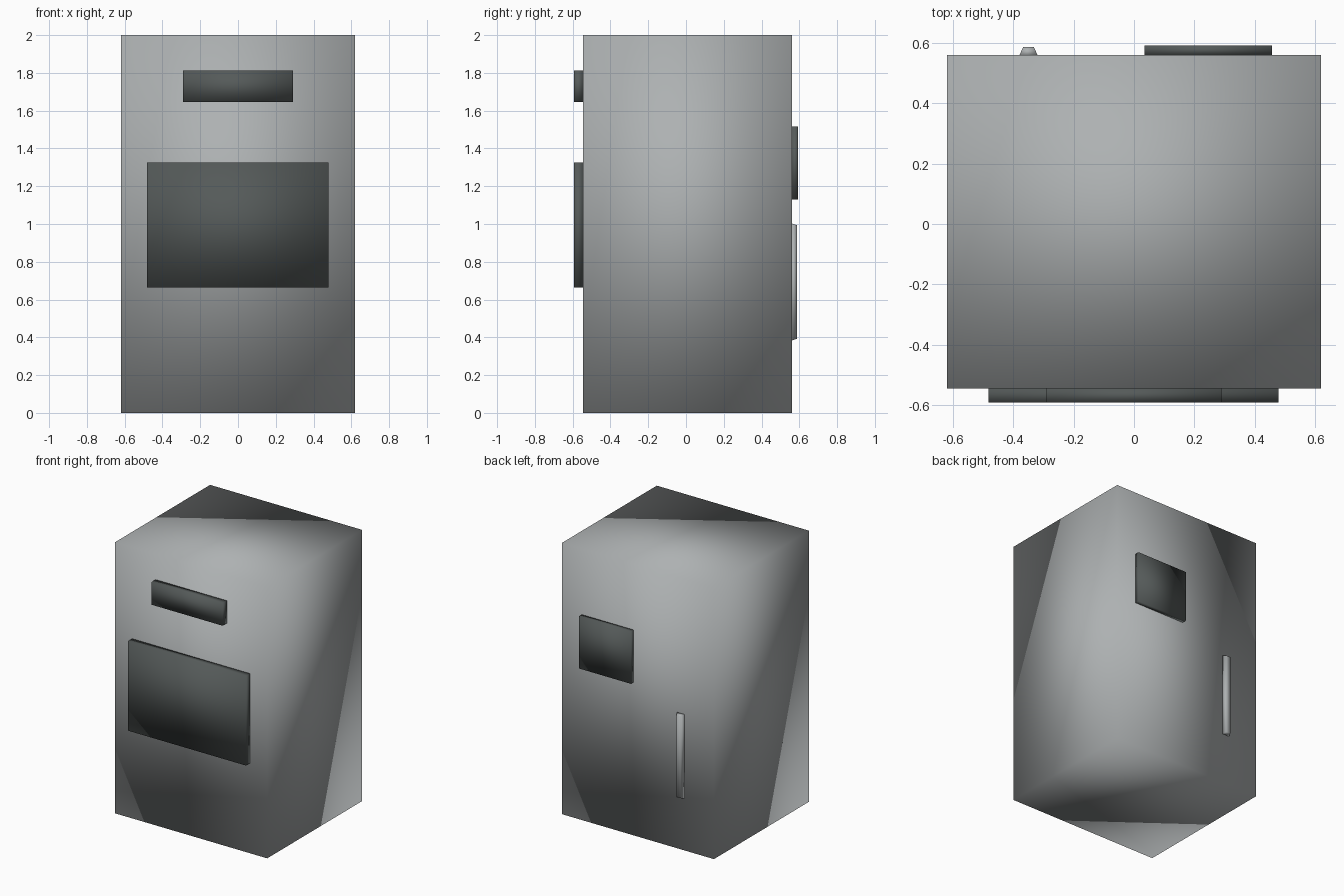
import bpy
import bmesh
from mathutils import Vector

cube = bpy.data.objects.get("Cube")
if cube:
    bpy.data.objects.remove(cube, do_unlink=True)


def make_material(name, colour):
    mat = bpy.data.materials.new(name)
    mat.use_nodes = True
    mat.diffuse_color = colour
    mat.node_tree.nodes["Principled BSDF"].inputs["Base Color"].default_value = colour
    return mat


def make_box(name, low, high, mat, taper=None):
    """Softly shaded box between two corners; taper narrows its rear (+y) end in x and z."""
    low, high = Vector(low), Vector(high)
    centre, size = (low + high) / 2, high - low
    bm = bmesh.new()
    bmesh.ops.create_cube(bm, size=1)
    for v in bm.verts:
        if taper and v.co.y > 0:
            v.co.x *= taper[0]
            v.co.z *= taper[1]
        v.co = v.co * size + centre
    for f in bm.faces:
        f.smooth = True
    mesh = bpy.data.meshes.new(name)
    bm.to_mesh(mesh)
    bm.free()
    mesh.materials.append(mat)
    obj = bpy.data.objects.new(name, mesh)
    bpy.context.collection.objects.link(obj)
    return obj


light_grey = make_material("light grey", (0.42, 0.44, 0.445, 1))
dark_grey = make_material("dark grey", (0.09, 0.102, 0.1, 1))

# Cabinet
make_box("cabinet_body", (-0.62, -0.545, 0), (0.62, 0.56, 2), light_grey)

# Front panels
make_box("upper_front_panel", (-0.29, -0.593, 1.645), (0.29, -0.545, 1.812), dark_grey)
make_box("main_front_panel", (-0.482, -0.593, 0.665), (0.48, -0.545, 1.325), dark_grey)

# Rear panel and handle
make_box("rear_panel", (0.035, 0.56, 1.13), (0.457, 0.593, 1.515), dark_grey)
make_box("rear_handle", (-0.38, 0.56, 0.383), (-0.32, 0.588, 1.003), light_grey, (0.58, 0.97))
